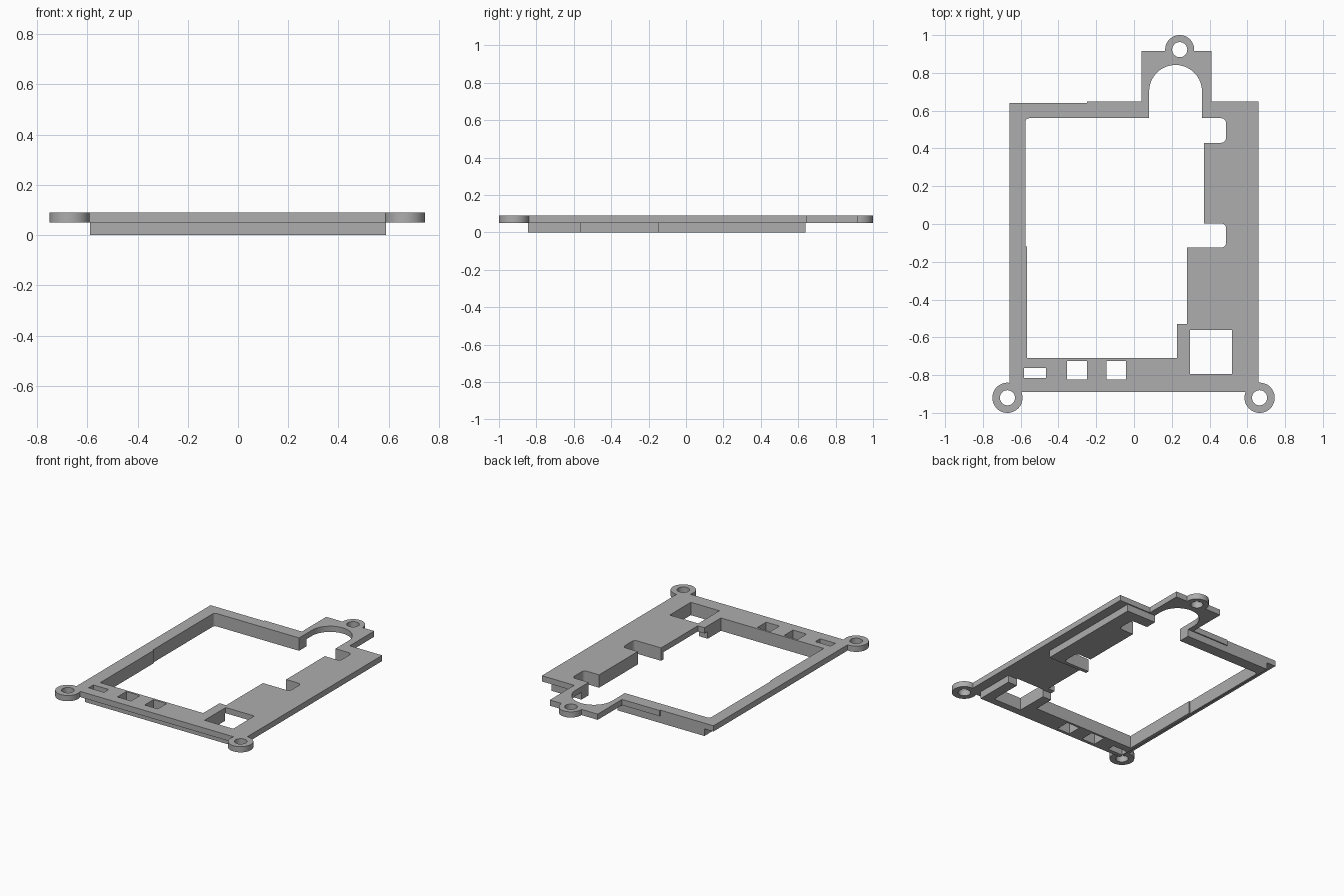
import bpy, bmesh, math
from mathutils import Vector

cube = bpy.data.objects.get("Cube")
if cube:
    bpy.data.objects.remove(cube, do_unlink=True)

grey = bpy.data.materials.new("plain grey")
grey.use_nodes = True
grey.diffuse_color = (0.42, 0.42, 0.42, 1)
grey.node_tree.nodes["Principled BSDF"].inputs["Base Color"].default_value = grey.diffuse_color

Z_MID, Z_TOP = 0.05, 0.09


def fillet(points, steps=10):
    """Round each right-angled corner that carries a radius (x, y, r)."""
    result = []
    for i, p in enumerate(points):
        corner = Vector(p[:2])
        if len(p) < 3:
            result.append(corner)
            continue
        u = (Vector(points[i - 1][:2]) - corner).normalized()
        v = (Vector(points[(i + 1) % len(points)][:2]) - corner).normalized()
        r = p[2]
        centre = corner + (u + v) * r
        for k in range(steps + 1):
            t = math.pi / 2 * k / steps
            result.append(centre - v * r * math.cos(t) - u * r * math.sin(t))
    return result


def prism(name, points, z0, z1):
    """Extrude a flat outline from z0 to z1."""
    outline = []
    for q in fillet(points):
        if not outline or (q - outline[-1]).length > 1e-4:
            outline.append(q)
    bm = bmesh.new()
    face = bm.faces.new([bm.verts.new((q.x, q.y, z0)) for q in outline])
    top = bmesh.ops.extrude_face_region(bm, geom=[face])["geom"]
    verts = [g for g in top if isinstance(g, bmesh.types.BMVert)]
    bmesh.ops.translate(bm, verts=verts, vec=(0, 0, z1 - z0))
    bmesh.ops.recalc_face_normals(bm, faces=bm.faces)
    mesh = bpy.data.meshes.new(name)
    bm.to_mesh(mesh)
    bm.free()
    mesh.materials.append(grey)
    ob = bpy.data.objects.new(name, mesh)
    bpy.context.collection.objects.link(ob)
    return ob


def box(name, x0, x1, y0, y1, z0, z1):
    return prism(name, [(x0, y0), (x1, y0), (x1, y1), (x0, y1)], z0, z1)


def disc(name, x, y, r, z0, z1, n=48):
    ring = [(x + r * math.cos(2 * math.pi * k / n), y + r * math.sin(2 * math.pi * k / n))
            for k in range(n)]
    return prism(name, ring, z0, z1)


def combine(target, tool, operation):
    """Apply a boolean and throw the tool away."""
    mod = target.modifiers.new(operation, "BOOLEAN")
    mod.operation, mod.solver, mod.object = operation, "EXACT", tool
    bpy.context.view_layer.objects.active = target
    bpy.ops.object.modifier_apply(modifier=mod.name)
    bpy.data.objects.remove(tool, do_unlink=True)


# Thin top plate with the raised tab at the back
frame = prism("bezel_frame", [
    (-0.66, -0.89), (0.66, -0.89), (0.66, 0.648), (0.41, 0.648), (0.41, 0.917),
    (0.04, 0.917), (0.04, 0.648), (-0.25, 0.648), (-0.25, 0.64), (-0.66, 0.64)],
    Z_MID, Z_TOP)

# Narrower lower rim, with a shallow bay open on the left side
rim = box("lower_rim", -0.59, 0.59, -0.845, 0.64, 0, 0.07)
combine(rim, box("bay", 0.2, 0.7, -0.565, -0.15, -0.1, Z_MID), "DIFFERENCE")
combine(frame, rim, "UNION")

# Screw eyes
eyes = [(-0.67, -0.92, 0.08), (0.665, -0.92, 0.08), (0.242, 0.923, 0.077)]
for x, y, r in eyes:
    combine(frame, disc("eye", x, y, r, Z_MID, Z_TOP), "UNION")
for x, y, r in eyes:
    combine(frame, disc("eye_hole", x, y, 0.04, -0.1, 0.2), "DIFFERENCE")

# Main opening with arch, side notches and steps
combine(frame, prism("opening", [
    (-0.575, 0.56, 0.02), (0.08, 0.56), (0.08, 0.842, 0.14), (0.36, 0.842, 0.14),
    (0.36, 0.56), (0.487, 0.56, 0.025), (0.487, 0.43, 0.025), (0.37, 0.43),
    (0.37, 0.003), (0.487, 0.003, 0.025), (0.487, -0.125, 0.025), (0.28, -0.125),
    (0.28, -0.53), (0.228, -0.53), (0.228, -0.71), (-0.567, -0.71),
    (-0.567, -0.12), (-0.575, -0.12)], -0.1, 0.2), "DIFFERENCE")

# Rectangular windows along the front
for x0, x1, y0, y1 in [(-0.583, -0.465, -0.815, -0.763), (-0.355, -0.25, -0.823, -0.725),
                       (-0.145, -0.043, -0.823, -0.725), (0.297, 0.518, -0.793, -0.56)]:
    combine(frame, box("window", x0, x1, y0, y1, -0.1, 0.2), "DIFFERENCE")

# Smooth the round walls, keep the edges sharp
bpy.ops.object.select_all(action="DESELECT")
frame.select_set(True)
bpy.context.view_layer.objects.active = frame
bpy.ops.object.shade_smooth_by_angle(angle=math.radians(30))
